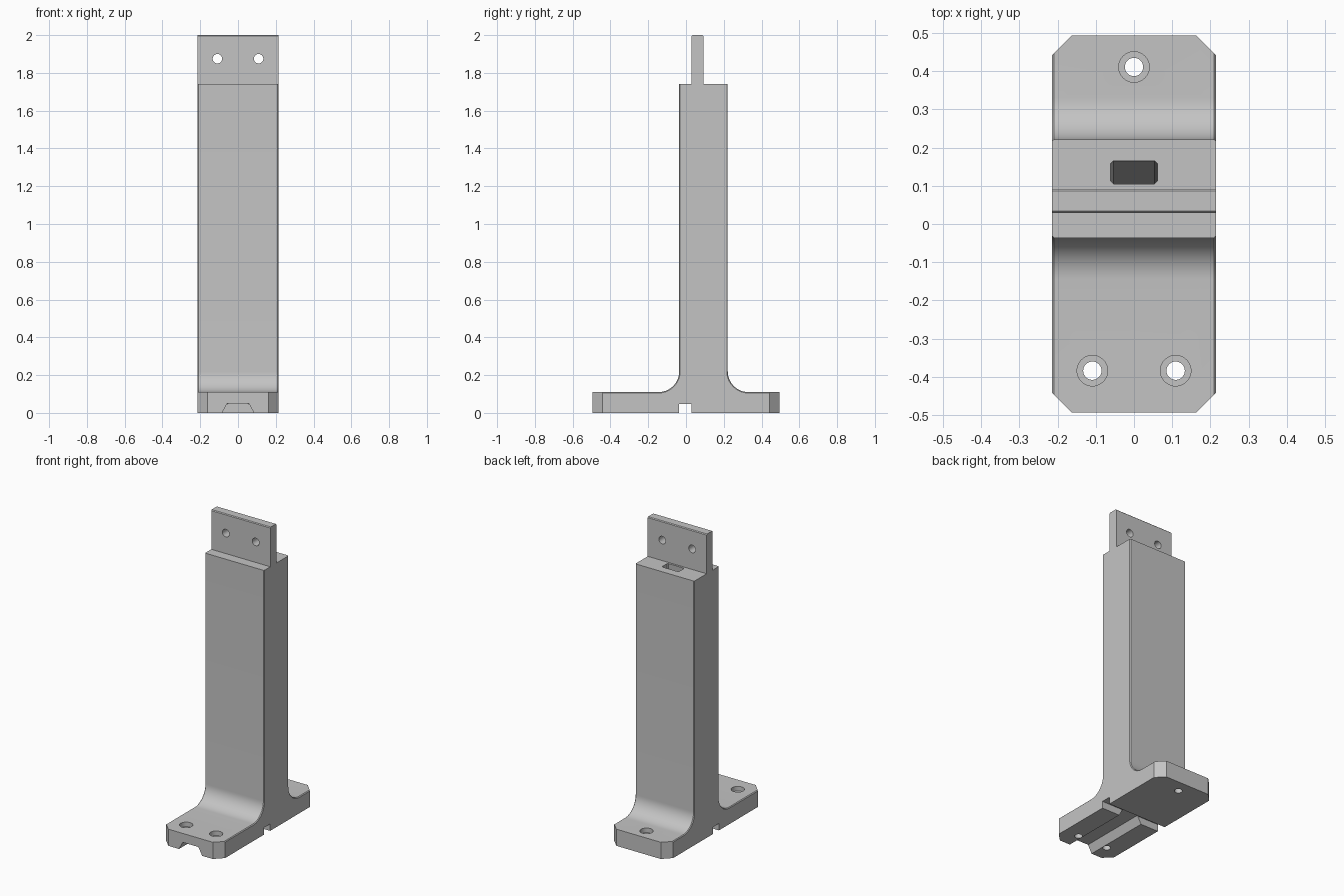
import bpy, bmesh, math
from mathutils import Vector, Matrix

if "Cube" in bpy.data.objects:
    bpy.data.objects.remove(bpy.data.objects["Cube"], do_unlink=True)

grey = bpy.data.materials.new("light_grey")
grey.use_nodes = True
colour = (0.55, 0.55, 0.55, 1)
grey.diffuse_color = colour
grey.node_tree.nodes["Principled BSDF"].inputs["Base Color"].default_value = colour

HALF = 0.215            # half width of the whole stand
FRONT, BACK = -0.036, 0.221
END, BASE, TOP = 0.494, 0.11, 1.74
FILLET = 0.11


def make_object(name, bm):
    bmesh.ops.recalc_face_normals(bm, faces=bm.faces)
    mesh = bpy.data.meshes.new(name)
    bm.to_mesh(mesh)
    bm.free()
    mesh.materials.append(grey)
    obj = bpy.data.objects.new(name, mesh)
    bpy.context.collection.objects.link(obj)
    return obj


def prism(points, sweep):
    """Closed outline of 3D points swept along a vector."""
    bm = bmesh.new()
    face = bm.faces.new([bm.verts.new(p) for p in points])
    new = bmesh.ops.extrude_face_region(bm, geom=[face])["geom"]
    bmesh.ops.translate(bm, vec=Vector(sweep),
                        verts=[v for v in new if isinstance(v, bmesh.types.BMVert)])
    return bm


def bevel(bm, test, offset):
    edges = [e for e in bm.edges if test(*[v.co for v in e.verts])]
    bmesh.ops.bevel(bm, geom=edges, offset=offset, segments=1, affect='EDGES')


def box(x, y, z):
    return prism([(x[0], y[0], z[0]), (x[1], y[0], z[0]),
                  (x[1], y[1], z[0]), (x[0], y[1], z[0])], (0, 0, z[1] - z[0]))


def cylinder(centre, radius, length, axis='Z'):
    bm = bmesh.new()
    turn = Matrix.Rotation(math.pi / 2, 4, 'X') if axis == 'Y' else Matrix()
    bmesh.ops.create_cone(bm, cap_ends=True, segments=40, radius1=radius,
                          radius2=radius, depth=length,
                          matrix=Matrix.Translation(centre) @ turn)
    return bm


def cut(obj, bm):
    cutter = make_object("cutter", bm)
    cutter.hide_render = True
    mod = obj.modifiers.new("cut", 'BOOLEAN')
    mod.operation, mod.solver, mod.object = 'DIFFERENCE', 'EXACT', cutter
    bpy.context.view_layer.objects.active = obj
    bpy.ops.object.modifier_apply(modifier=mod.name)
    bpy.data.objects.remove(cutter, do_unlink=True)


def smooth(obj):
    bpy.ops.object.select_all(action='DESELECT')
    obj.select_set(True)
    bpy.context.view_layer.objects.active = obj
    bpy.ops.object.shade_smooth_by_angle(angle=math.radians(25))


# Foot and column: one side profile with filleted roots
def root_arc(y, side):
    steps = 14
    return [(y + side * FILLET * (1 - math.cos(a)), BASE + FILLET * (1 - math.sin(a)))
            for a in (math.pi / 2 * i / steps for i in range(steps + 1))]


outline = [(-END, 0), (END, 0), (END, BASE)]
outline += root_arc(BACK, 1)[::-1]
outline += [(BACK, TOP), (FRONT, TOP)]
outline += root_arc(FRONT, -1)
outline += [(-END, BASE)]
body = prism([(-HALF, y, z) for y, z in outline], (2 * HALF, 0, 0))

# Clipped foot corners, then a fine chamfer along the side edges
bevel(body, lambda a, b: abs(a.y) > 0.49 and abs(b.y) > 0.49
      and abs(a.x - b.x) < 0.001 and abs(a.z - b.z) > 0.05, 0.053)
bevel(body, lambda a, b: abs(a.x - b.x) < 0.001 and abs(a.x) > HALF - 0.001
      and min(a.z, b.z) > BASE - 0.001 and min(a.z, b.z) < TOP - 0.1, 0.005)
stand = make_object("foot_and_column", body)

# Counterbored mounting holes
for x, y in ((0, 0.411), (-0.109, -0.384), (0.109, -0.384)):
    cut(stand, cylinder((x, y, 0.05), 0.024, 0.3))
    cut(stand, cylinder((x, y, BASE + 0.02), 0.04, 0.1))

# Cable channel leaning from the column top down to the cross groove
channel = box((-0.061, 0.061), (0.106, 0.166), (TOP, 0.04))
bevel(channel, lambda a, b: abs(a.z - b.z) > 1, 0.007)
for v in channel.verts:
    if v.co.z < 1:
        v.co.y -= 0.14
    else:
        v.co.z += 0.01
cut(stand, channel)

# Cross groove and tapered front groove under the foot
cut(stand, box((-0.3, 0.3), (-0.036, 0.028), (-0.05, 0.046)))
cut(stand, prism([(-0.085, -0.6, -0.001), (0.085, -0.6, -0.001),
                  (0.057, -0.6, 0.051), (-0.057, -0.6, 0.051)], (0, 0.59, 0)))
smooth(stand)

# Upright mounting plate with chamfered top edges and two holes
tab = box((-HALF, HALF), (0.029, 0.092), (TOP - 0.01, 2.0))
bevel(tab, lambda a, b: min(a.z, b.z) > 1.99 and abs(a.x - b.x) > 0.1, 0.005)
plate = make_object("mounting_plate", tab)
for x in (-0.109, 0.109):
    cut(plate, cylinder((x, 0.06, 1.875), 0.025, 0.3, 'Y'))
smooth(plate)
